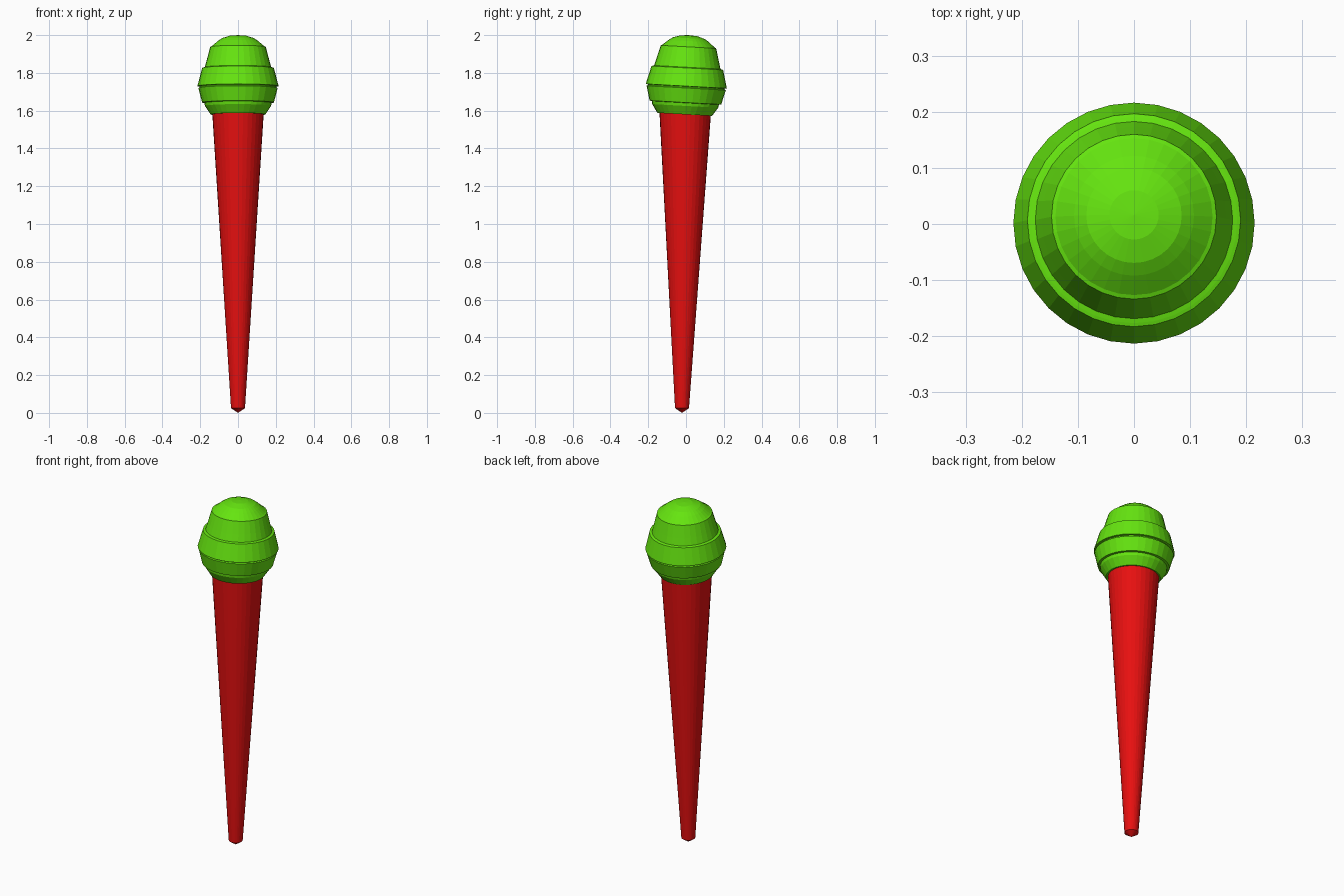
import bpy, bmesh, math
from mathutils import Matrix, Vector

cube = bpy.data.objects.get("Cube")
if cube:
    bpy.data.objects.remove(cube)

SIDES = 32


def make_material(name, rgb):
    mat = bpy.data.materials.new(name)
    mat.use_nodes = True
    mat.diffuse_color = (*rgb, 1)
    mat.node_tree.nodes["Principled BSDF"].inputs["Base Color"].default_value = (*rgb, 1)
    return mat


def lathe(name, profile, pivot, tilt, mat):
    """Spin an (r, z) profile around z, then lean it about a pivot."""
    bm = bmesh.new()
    rings = []
    for r, z in profile:
        if r == 0:
            rings.append([bm.verts.new((0, 0, z))] * SIDES)
        else:
            angles = [2 * math.pi * i / SIDES for i in range(SIDES)]
            rings.append([bm.verts.new((r * math.cos(a), r * math.sin(a), z)) for a in angles])
    for low, high in zip(rings, rings[1:]):
        for i in range(SIDES):
            j = (i + 1) % SIDES
            bm.faces.new(dict.fromkeys((low[i], low[j], high[j], high[i])))
    move = Matrix.Translation(Vector(pivot))
    flat = Matrix.Translation((0, 0, -pivot[2]))
    bm.transform(move @ Matrix.Rotation(tilt, 4, "X") @ flat)
    bmesh.ops.recalc_face_normals(bm, faces=bm.faces)
    mesh = bpy.data.meshes.new(name)
    bm.to_mesh(mesh)
    bm.free()
    mesh.materials.append(mat)
    obj = bpy.data.objects.new(name, mesh)
    bpy.context.collection.objects.link(obj)
    return obj


green = make_material("lime green", (0.13, 0.78, 0.005))
red = make_material("bright red", (0.8, 0.005, 0.005))

# Long tapering cone with a blunt pointed tip
lathe("cone", [(0, 0), (0.037, 0.025), (0.137, 1.6), (0, 1.6)],
      (0, -0.004, 1.59), -0.011, red)

# Stepped scoop, from its underside up to the domed cap
lathe("scoop", [
    (0, 1.585), (0.145, 1.58), (0.175, 1.625), (0.178, 1.641),
    (0.19, 1.643), (0.21, 1.72), (0.203, 1.724), (0.203, 1.728),
    (0.215, 1.73), (0.19, 1.826), (0.184, 1.828), (0.176, 1.83),
    (0.165, 1.87), (0.147, 1.938), (0.14, 1.941), (0.107, 1.969),
    (0.085, 1.984), (0.044, 1.997), (0, 2.0)],
    (0, 0.001, 1.72), -0.055, green)
